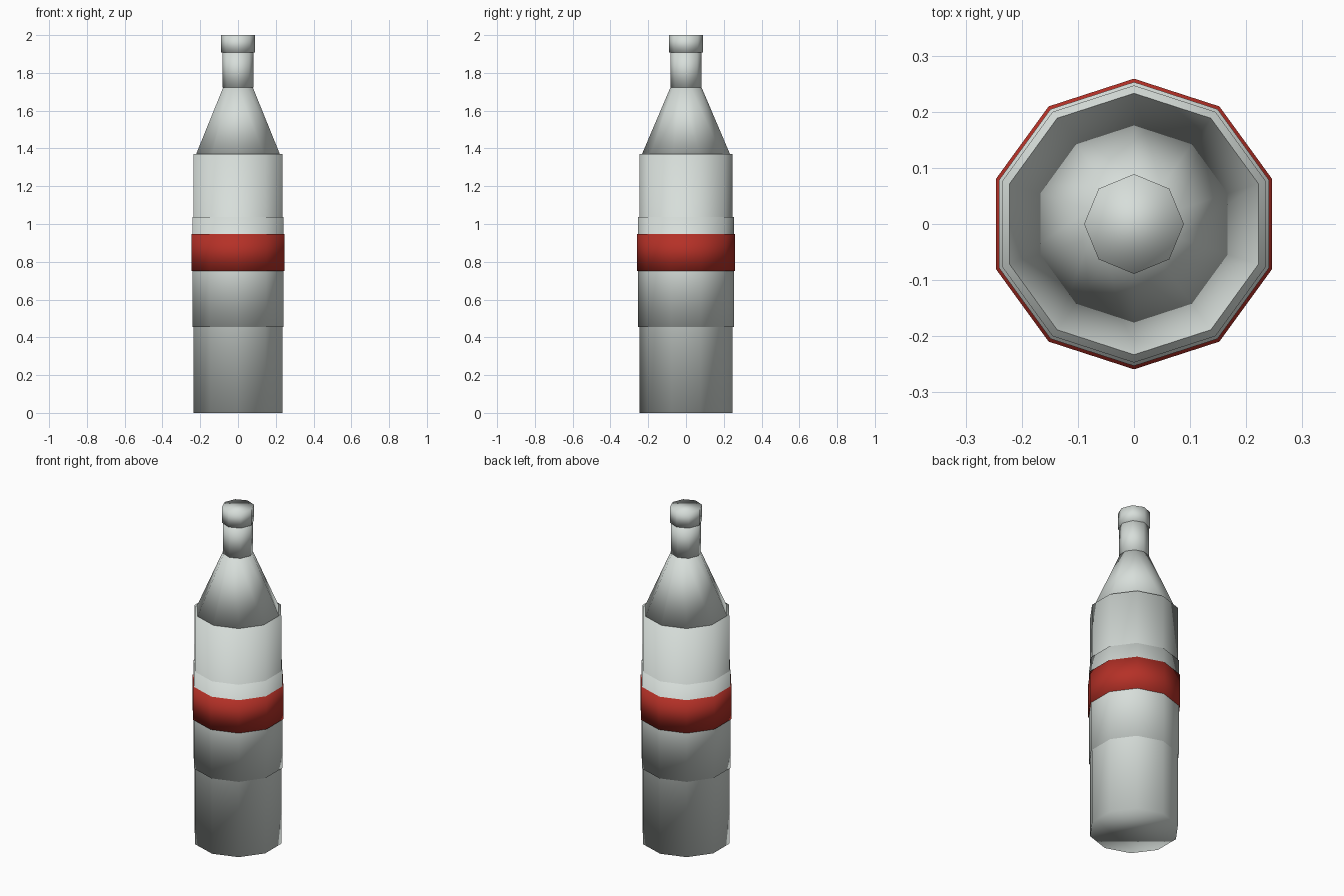
import bpy

cube = bpy.data.objects.get("Cube")
if cube:
    bpy.data.objects.remove(cube, do_unlink=True)


def make_material(name, colour):
    mat = bpy.data.materials.new(name)
    mat.use_nodes = True
    mat.diffuse_color = (*colour, 1)
    mat.node_tree.nodes["Principled BSDF"].inputs["Base Color"].default_value = (*colour, 1)
    return mat


def drum(name, sides, bottom, top, radius, mat, top_radius=None):
    """Closed drum or frustum between two heights, smooth all over."""
    bpy.ops.mesh.primitive_cone_add(
        vertices=sides, radius1=radius, radius2=top_radius or radius,
        depth=top - bottom, location=(0, 0, (bottom + top) / 2))
    obj = bpy.context.object
    obj.name = name
    obj.data.materials.append(mat)
    bpy.ops.object.shade_smooth()
    return obj


pale = make_material("pale grey", (0.68, 0.73, 0.70))
red = make_material("red", (0.46, 0.03, 0.02))

# Body with the raised label sleeve and its stripe
drum("body", 10, 0, 1.37, 0.247, pale)
drum("label_sleeve", 10, 0.456, 1.038, 0.253, pale)
drum("label_stripe", 10, 0.752, 0.948, 0.259, red)

# Shoulder, neck and cap
drum("shoulder", 10, 1.37, 1.722, 0.233, pale, top_radius=0.083)
drum("neck", 8, 1.722, 1.907, 0.083, pale)
drum("cap", 8, 1.907, 2.0, 0.089, pale)
